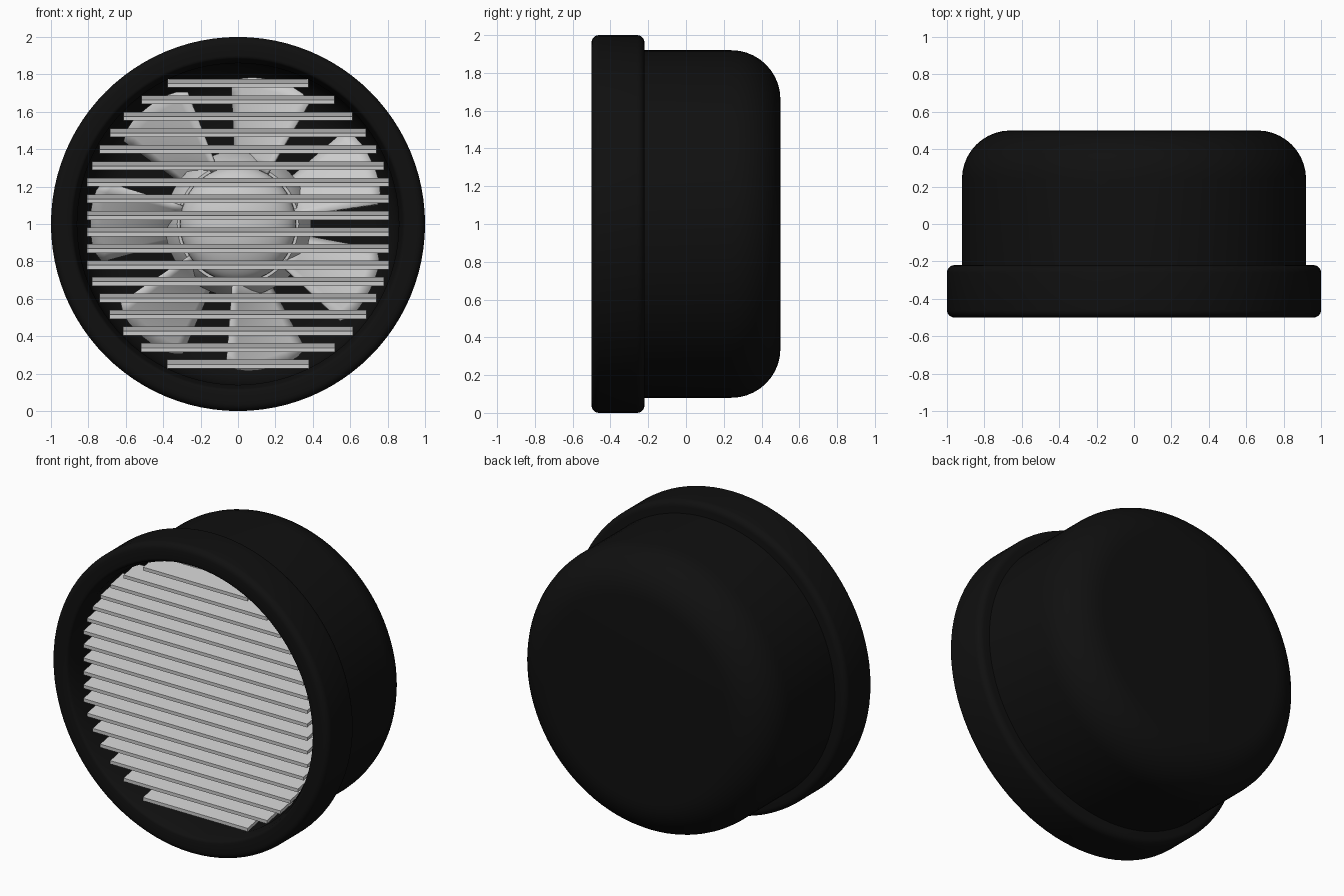
import bpy, bmesh
from math import sin, cos, pi, radians, sqrt

if "Cube" in bpy.data.objects:
    bpy.data.objects.remove(bpy.data.objects["Cube"])

black = bpy.data.materials.new("black_plastic")
black.diffuse_color = (0.005, 0.005, 0.005, 1)
black.use_nodes = True
black.node_tree.nodes["Principled BSDF"].inputs["Base Color"].default_value = black.diffuse_color


def finish(name, bm, mat=None, angle=35):
    bmesh.ops.remove_doubles(bm, verts=bm.verts, dist=1e-5)
    bmesh.ops.recalc_face_normals(bm, faces=bm.faces)
    me = bpy.data.meshes.new(name)
    bm.to_mesh(me)
    bm.free()
    ob = bpy.data.objects.new(name, me)
    bpy.context.collection.objects.link(ob)
    if mat:
        me.materials.append(mat)
    bpy.ops.object.select_all(action='DESELECT')
    bpy.context.view_layer.objects.active = ob
    ob.select_set(True)
    bpy.ops.object.shade_smooth_by_angle(angle=radians(angle))
    return ob


def arc(r, y, rad, a0, a1, n=6):
    """Profile arc of (radius, y) points."""
    ts = [radians(a0 + (a1 - a0) * i / n) for i in range(n + 1)]
    return [(r + rad * cos(t), y + rad * sin(t)) for t in ts]


def lathe(name, pts, mat=None, closed=False, n=96):
    """Spin (radius, y) points about the y axis at z = 1."""
    bm = bmesh.new()
    vs = [bm.verts.new((r, y, 1)) for r, y in pts]
    pairs = list(zip(vs, vs[1:])) + ([(vs[-1], vs[0])] if closed else [])
    edges = [bm.edges.new(p) for p in pairs]
    bmesh.ops.spin(bm, geom=vs + edges, cent=(0, 0, 1), axis=(0, 1, 0),
                   angle=2 * pi, steps=n, use_duplicate=False)
    return finish(name, bm, mat)


# Front ring: rounded rectangular section
lathe("front_ring",
      arc(0.96, -0.46, 0.04, -90, 0) + arc(0.96, -0.26, 0.04, 0, 90)
      + [(0.86, -0.22), (0.86, -0.44)] + arc(0.90, -0.48, 0.02, 180, 270, 3),
      black, closed=True)

# Hollow cup-shaped housing
lathe("housing",
      [(0.86, -0.24), (0.92, -0.24)] + arc(0.66, 0.24, 0.26, 0, 90, 10)
      + [(0, 0.5), (0, 0.46)] + arc(0.64, 0.24, 0.22, 90, 0, 10) + [(0.86, -0.24)],
      black)

# Louvre slats, rising slightly toward the back
bm = bmesh.new()
for i in range(18):
    z = 0.25 + 0.0883 * i
    half = min(0.808, sqrt(0.84 ** 2 - (z - 1) ** 2))
    sec = [(-0.44, z - 0.022), (-0.44, z), (-0.31, z + 0.025), (-0.31, z + 0.003)]
    l = [bm.verts.new((-half, y, h)) for y, h in sec]
    r = [bm.verts.new((half, y, h)) for y, h in sec]
    bm.faces.new(l)
    bm.faces.new(r[::-1])
    for k in range(4):
        j = (k + 1) % 4
        bm.faces.new((l[k], r[k], r[j], l[j]))
finish("louvre_slats", bm)

# Fan hub: domed nose on a flared collar
dome = [(0.31 * sin(t), -0.04 - 0.15 * cos(t)) for t in [pi / 2 * i / 12 for i in range(13)]]
lathe("fan_hub", dome + [(0.31, -0.02), (0.325, -0.02), (0.335, 0.0), (0.39, 0.08),
                         (0.39, 0.2), (0, 0.2)], n=64)

# Seven pitched fan blades
bm = bmesh.new()
NR, NA = 8, 8
for b in range(7):
    mid = radians(76 + b * 360 / 7)
    grid = []
    for i in range(NR + 1):
        row = []
        for j in range(NA + 1):
            s = 2 * j / NA - 1
            tip = 0.79 - 0.035 * s ** 4
            r = 0.31 + (tip - 0.31) * i / NR
            a = mid + radians(16.5) * s
            row.append(bm.verts.new((r * cos(a), 0.05 + 0.1 * s, 1 + r * sin(a))))
        grid.append(row)
    for i in range(NR):
        for j in range(NA):
            bm.faces.new((grid[i][j], grid[i + 1][j], grid[i + 1][j + 1], grid[i][j + 1]))
blades = finish("fan_blades", bm)
mod = blades.modifiers.new("thickness", 'SOLIDIFY')
mod.thickness = 0.015
mod.offset = 0

# Motor shaft from the hub to the back of the housing
lathe("motor_shaft", [(0, 0.19), (0.1, 0.19), (0.1, 0.47), (0, 0.47)], black, n=32)
